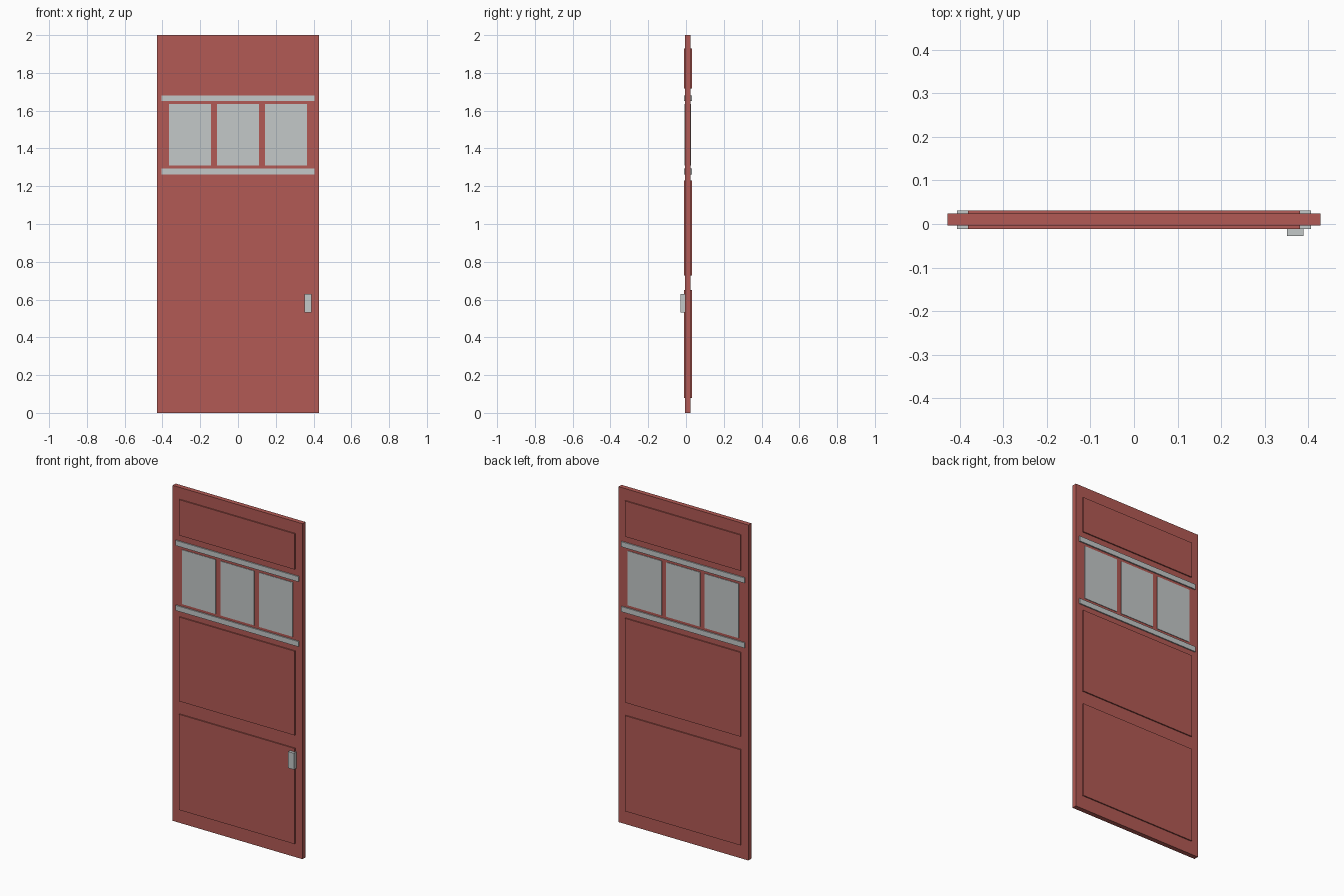
import bpy

cube = bpy.data.objects.get("Cube")
if cube:
    bpy.data.objects.remove(cube, do_unlink=True)


def material(name, rgb):
    mat = bpy.data.materials.new(name)
    mat.use_nodes = True
    mat.diffuse_color = (*rgb, 1)
    mat.node_tree.nodes["Principled BSDF"].inputs["Base Color"].default_value = (*rgb, 1)
    return mat


def box(name, x, y, z, mat):
    """Box from (min, max) ranges on each axis."""
    ranges = (x, y, z)
    bpy.ops.mesh.primitive_cube_add(size=1, location=[(a + b) / 2 for a, b in ranges])
    obj = bpy.context.object
    obj.name = name
    obj.scale = [b - a for a, b in ranges]
    bpy.ops.object.transform_apply(location=False, rotation=False, scale=True)
    obj.data.materials.append(mat)
    return obj


red = material("brick red paint", (0.445, 0.102, 0.089))
grey = material("pale grey", (0.552, 0.578, 0.578))

# Door slab
box("door_slab", (-0.428, 0.428), (-0.004, 0.024), (0, 2), red)

# Raised panels, standing proud on both faces
raised = (-0.011, 0.031)
for name, z in (("lower_panel", (0.08, 0.65)),
                ("middle_panel", (0.728, 1.23)),
                ("upper_panel", (1.717, 1.93))):
    box(name, (-0.381, 0.381), raised, z, red)

# Trim bars above and below the windows
for name, z in (("lower_trim_bar", (1.263, 1.294)),
                ("upper_trim_bar", (1.65, 1.681))):
    box(name, (-0.406, 0.406), raised, z, grey)

# Three window panes
for i, side in enumerate(("right", "middle", "left")):
    centre = (i - 1) * 0.254
    box(side + "_window_pane", (centre - 0.112, centre + 0.112),
        (-0.007, 0.027), (1.31, 1.634), grey)

# Handle on the front
box("door_handle", (0.351, 0.389), (-0.028, -0.004), (0.532, 0.63), grey)
